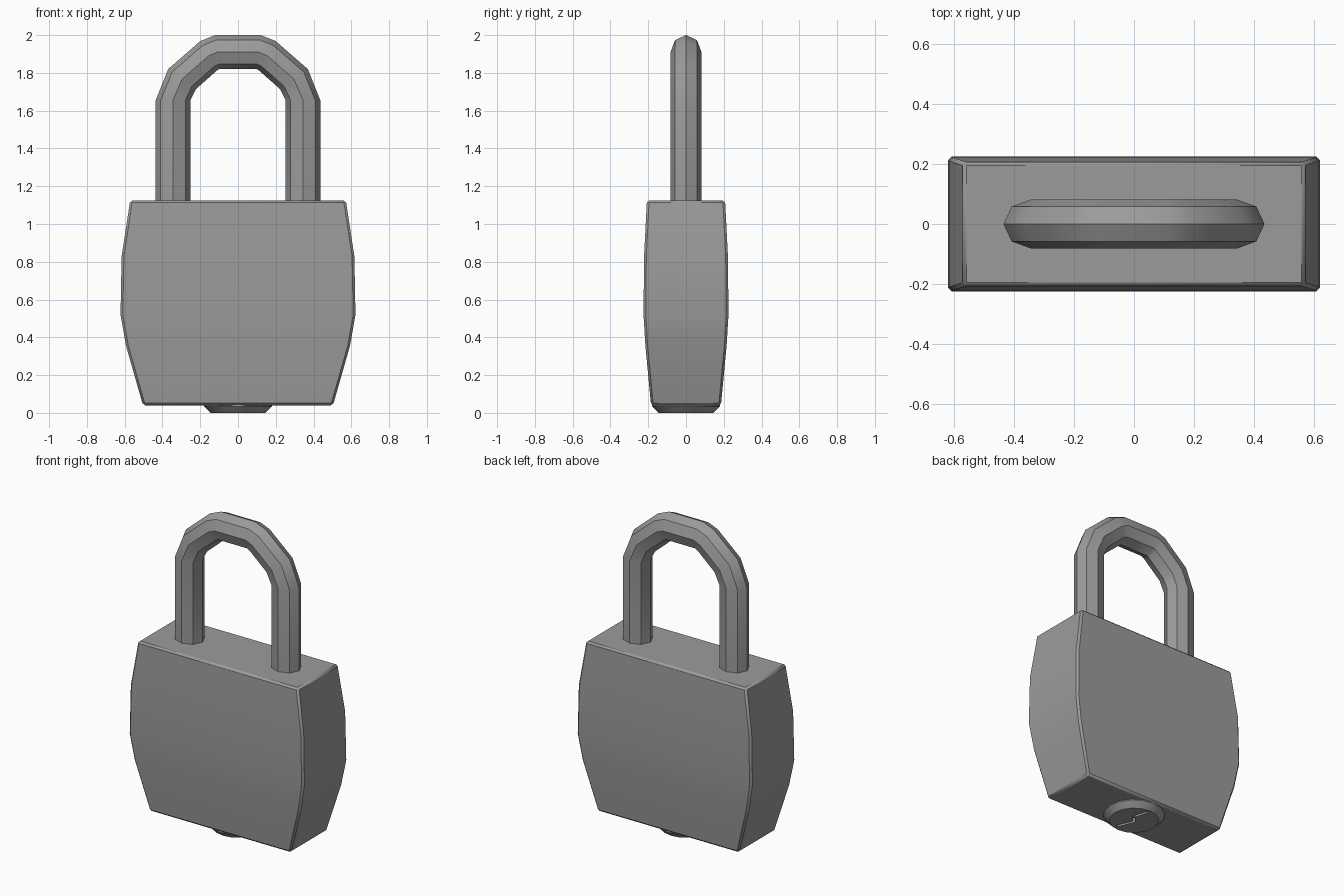
import bpy, bmesh
from math import cos, sin, pi, radians
from mathutils import Vector

cube = bpy.data.objects.get("Cube")
if cube:
    bpy.data.objects.remove(cube, do_unlink=True)

metal = bpy.data.materials.new("grey metal")
metal.use_nodes = True
colour = (0.33, 0.33, 0.33, 1)
metal.diffuse_color = colour
metal.node_tree.nodes["Principled BSDF"].inputs["Base Color"].default_value = colour


def loft(name, rings):
    """Skin a list of equal-sized point rings and cap both ends."""
    bm = bmesh.new()
    loops = [[bm.verts.new(p) for p in ring] for ring in rings]
    n = len(loops[0])
    for a, b in zip(loops, loops[1:]):
        for i in range(n):
            j = (i + 1) % n
            bm.faces.new((a[i], a[j], b[j], b[i]))
    bm.faces.new(loops[0])
    bm.faces.new(loops[-1])
    bmesh.ops.recalc_face_normals(bm, faces=bm.faces)
    mesh = bpy.data.meshes.new(name)
    bm.to_mesh(mesh)
    bm.free()
    mesh.materials.append(metal)
    obj = bpy.data.objects.new(name, mesh)
    bpy.context.collection.objects.link(obj)
    return obj


def smooth(obj, angle):
    bpy.ops.object.select_all(action="DESELECT")
    obj.select_set(True)
    bpy.context.view_layer.objects.active = obj
    bpy.ops.object.shade_smooth_by_angle(angle=radians(angle))


# Barrel-sided body: half width, half depth, height
levels = [(0.503, 0.185, 0.04), (0.593, 0.215, 0.355), (0.622, 0.225, 0.52),
          (0.616, 0.222, 0.83), (0.571, 0.207, 1.125)]
corners = [(-1, -1), (1, -1), (1, 1), (-1, 1)]
body = loft("body", [[(sx * w, sy * d, z) for sx, sy in corners] for w, d, z in levels])
bevel = body.modifiers.new("edge_chamfer", "BEVEL")
bevel.width = 0.012
bevel.segments = 1
bevel.limit_method = "ANGLE"
bevel.angle_limit = radians(50)
smooth(body, 25)

# Eight-sided shackle: outer and inner point of each section, mirrored over x
half = [((0.436, 1.08), (0.252, 1.08)), ((0.436, 1.655), (0.252, 1.655)),
        ((0.37, 1.82), (0.222, 1.715)), ((0.2, 1.968), (0.112, 1.812)),
        ((0.12, 2.0), (0.1, 1.82))]
mirrored = [((-o[0], o[1]), (-i[0], i[1])) for o, i in reversed(half)]
rings = []
for outer, inner in half + mirrored:
    o, i = Vector((outer[0], 0, outer[1])), Vector((inner[0], 0, inner[1]))
    centre, radius = (o + i) / 2, (o - i) / 2
    rings.append([centre + radius * cos(k * pi / 4) + Vector((0, 0.082 * sin(k * pi / 4), 0))
                  for k in range(8)])
shackle = loft("shackle", rings)
smooth(shackle, 30)

# Tapered lock cylinder under the body
sides = 16
plug = loft("lock_cylinder", [
    [(r * cos(2 * pi * k / sides), r * sin(2 * pi * k / sides), z) for k in range(sides)]
    for r, z in ((0.145, 0), (0.18, 0.035), (0.18, 0.07))])
smooth(plug, 30)

# Zigzag keyhole cut into the cylinder
path = [(0.036, -0.115), (0.012, -0.06), (-0.008, -0.01), (0.03, 0.035), (0.002, 0.125)]
outline = [(x - 0.009, y) for x, y in path] + [(x + 0.009, y) for x, y in reversed(path)]
cutter = loft("keyhole_cutter", [[(x, y, z) for x, y in outline] for z in (-0.02, 0.03)])
cutter.hide_render = True
cutter.display_type = "WIRE"
cutter.hide_set(True)
cut = plug.modifiers.new("keyhole", "BOOLEAN")
cut.operation = "DIFFERENCE"
cut.solver = "EXACT"
cut.object = cutter
